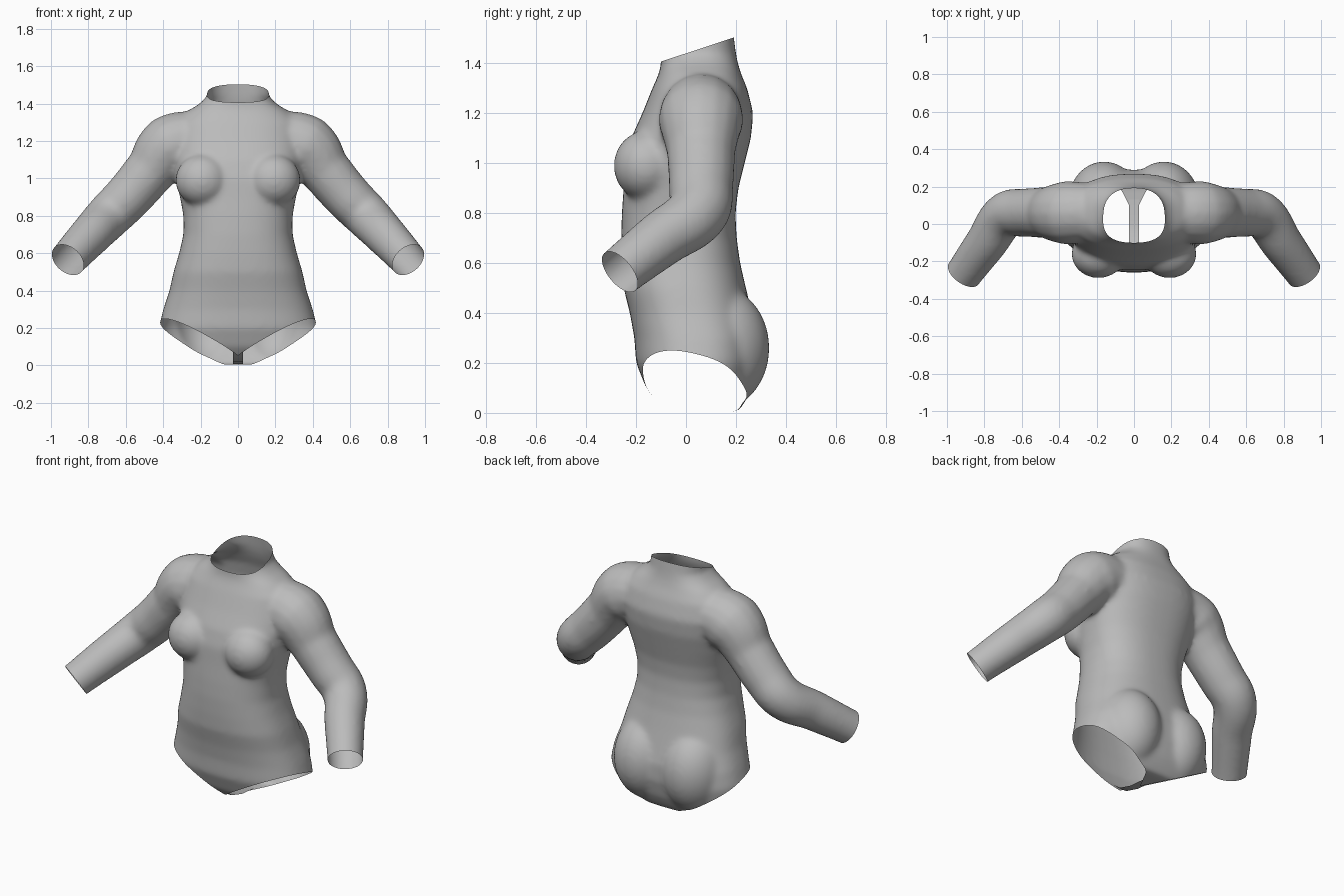
import bpy, bmesh, math
from mathutils import Matrix, Vector

cube = bpy.data.objects.get("Cube")
if cube:
    bpy.data.objects.remove(cube, do_unlink=True)

grey = bpy.data.materials.new("plain grey")
grey.use_nodes = True
GREY = (0.5, 0.5, 0.5, 1)
grey.diffuse_color = GREY
grey.node_tree.nodes["Principled BSDF"].inputs["Base Color"].default_value = GREY


def link(name, data):
    obj = bpy.data.objects.new(name, data)
    bpy.context.scene.collection.objects.link(obj)
    return obj


def baked(obj):
    """Mesh of an object with its modifiers applied; the object is removed."""
    bpy.context.view_layer.update()
    graph = bpy.context.evaluated_depsgraph_get()
    mesh = bpy.data.meshes.new_from_object(obj.evaluated_get(graph))
    bpy.data.objects.remove(obj, do_unlink=True)
    return mesh


def power(value, exponent):
    return math.copysign(abs(value) ** exponent, value)


def add_loft(bm, rings, sides=48, squareness=2.4):
    """Closed loft of rounded rings: height, half width, front y, back y."""
    loops = []
    for z, width, front, back in rings:
        mid, depth = (front + back) / 2, (back - front) / 2
        loop = []
        for i in range(sides):
            a = math.tau * i / sides
            x = width * power(math.cos(a), 2 / squareness)
            y = mid + depth * power(math.sin(a), 2 / squareness)
            loop.append(bm.verts.new((x, y, z)))
        loops.append(loop)
    for low, high in zip(loops, loops[1:]):
        for i in range(sides):
            j = (i + 1) % sides
            bm.faces.new((low[i], low[j], high[j], high[i]))
    bm.faces.new(loops[0][::-1])
    bm.faces.new(loops[-1])


def add_ellipsoid(bm, centre, radii):
    matrix = Matrix.Translation(centre) @ Matrix.Diagonal((*radii, 1))
    bmesh.ops.create_uvsphere(bm, u_segments=32, v_segments=20, radius=1, matrix=matrix)


def tube(points):
    """Mesh of a tapered tube along x, y, z, radius points."""
    curve = bpy.data.curves.new("sleeve_path", "CURVE")
    curve.dimensions = "3D"
    curve.bevel_depth = 1
    curve.bevel_resolution = 6
    curve.use_fill_caps = True
    spline = curve.splines.new("BEZIER")
    spline.bezier_points.add(len(points) - 1)
    for bezier, (x, y, z, radius) in zip(spline.bezier_points, points):
        bezier.co = (x, y, z)
        bezier.radius = radius
        bezier.handle_left_type = bezier.handle_right_type = "AUTO"
    return baked(link("sleeve_path", curve))


def cut(bm, point, normal, rule):
    """Open the shell along a plane, only where the rule holds."""
    faces = [f for f in bm.faces if rule(f.calc_center_median())]
    edges = {e for f in faces for e in f.edges}
    verts = {v for f in faces for v in f.verts}
    bmesh.ops.bisect_plane(bm, geom=faces + list(edges) + list(verts), dist=1e-5,
                           plane_co=point, plane_no=normal, clear_outer=True)


# Torso, from crotch to neck
body = bmesh.new()
add_loft(body, [
    (0.005, .33, -.07, .21), (.05, .38, -.12, .24), (.1, .41, -.16, .265),
    (.2, .425, -.2, .29), (.3, .4, -.207, .29), (.4, .367, -.225, .265),
    (.5, .345, -.25, .24), (.6, .315, -.257, .217), (.7, .292, -.26, .203),
    (.8, .292, -.257, .198), (.9, .31, -.25, .21), (1, .335, -.245, .235),
    (1.1, .35, -.22, .26), (1.2, .35, -.175, .27), (1.3, .33, -.135, .245),
    (1.36, .27, -.108, .22), (1.4, .205, -.1, .208), (1.44, .165, -.1, .2),
    (1.6, .155, -.1, .18)])

# Bust and seat
for side in (-1, 1):
    add_ellipsoid(body, (side * .19, -.16, .99), (.145, .13, .14))
    add_ellipsoid(body, (side * .16, .125, .26), (.19, .21, .25))

# Left sleeve, run past the wrist so it can be trimmed open
wrist = Vector((.91, -.265, .565))
along = Vector((.49, -.68, -.55)).normalized()
body.from_mesh(tube([
    (.2, .065, 1.21, .155), (.36, .06, 1.17, .172), (.47, .06, 1.04, .137),
    (.59, .06, .9, .13), (.68, .05, .81, .125), (.79, -.1, .695, .113),
    (*wrist, .1), (*(wrist + along * .08), .1)]))

# Merge the volumes into one smooth skin
solid = bpy.data.meshes.new("body_volume")
body.to_mesh(solid)
body.free()
volume = link("body_volume", solid)
remesh = volume.modifiers.new("Merge", "REMESH")
remesh.mode = "VOXEL"
remesh.voxel_size = .013
smooth = volume.modifiers.new("Soften", "SMOOTH")
smooth.factor = .5
smooth.iterations = 16
skin = baked(volume)

# Keep the left half, then open the neck, wrist and leg
shell = bmesh.new()
shell.from_mesh(skin)
cut(shell, (0, 0, 0), (-1, 0, 0), lambda c: True)
cut(shell, (0, 0, 1.44), (0, -.33, 1), lambda c: c.z > 1.3 and c.x < .3)
cut(shell, wrist, along, lambda c: c.x > .7)
cut(shell, (.22, 0, .14), (.55, -.28, -1), lambda c: c.x < .5 and c.z < .6)
mesh = bpy.data.meshes.new("bodysuit")
shell.to_mesh(mesh)
shell.free()
mesh.materials.clear()
mesh.materials.append(grey)
for poly in mesh.polygons:
    poly.use_smooth = True
    poly.material_index = 0
bodysuit = link("bodysuit", mesh)
mirror = bodysuit.modifiers.new("Mirror", "MIRROR")
mirror.merge_threshold = .002

# Narrow strip joining front and back between the leg openings
strip = bmesh.new()
rows = [[strip.verts.new((x, y, z)) for x in (-.027, .027)]
        for y, z in ((-.145, .09), (-.1, .05), (0, .02), (.13, .008))]
for a, b in zip(rows, rows[1:]):
    strip.faces.new((a[0], b[0], b[1], a[1])).smooth = True
strip_mesh = bpy.data.meshes.new("crotch_strip")
strip.to_mesh(strip_mesh)
strip.free()
strip_mesh.materials.append(grey)
link("crotch_strip", strip_mesh)
